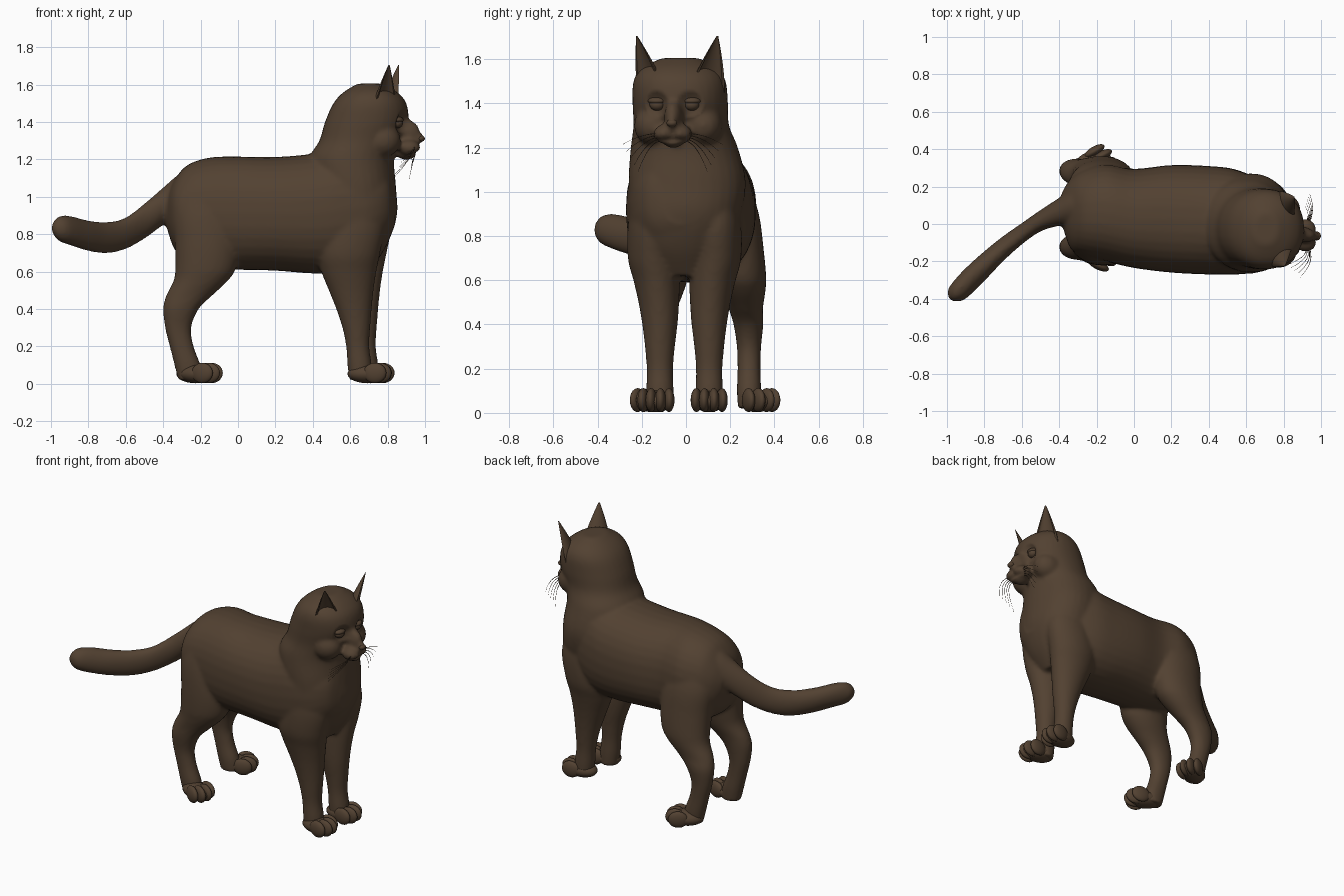
import bpy, bmesh, math
from mathutils import Vector, Matrix

if "Cube" in bpy.data.objects:
    bpy.data.objects.remove(bpy.data.objects["Cube"], do_unlink=True)

COLOR = (0.085, 0.053, 0.031, 1)
fur = bpy.data.materials.new("dark_brown_fur")
fur.use_nodes = True
fur.diffuse_color = COLOR
shader = fur.node_tree.nodes["Principled BSDF"]
shader.inputs["Base Color"].default_value = COLOR
shader.inputs["Roughness"].default_value = 0.8


def spline(rows, steps=5):
    """Catmull-Rom interpolation of whole section rows."""
    rows = [Vector(r) for r in rows]
    out = []
    for i in range(len(rows) - 1):
        p0, p1, p2, p3 = (rows[max(i - 1, 0)], rows[i], rows[i + 1],
                          rows[min(i + 2, len(rows) - 1)])
        for s in range(steps):
            t = s / steps
            out.append(0.5 * (2 * p1 + (p2 - p0) * t
                              + (2 * p0 - 5 * p1 + 4 * p2 - p3) * t * t
                              + (3 * p1 - p0 - 3 * p2 + p3) * t ** 3))
    return out + [rows[-1]]


def skin(bm, rings):
    """Closed surface through rings of points."""
    rings = [[bm.verts.new(p) for p in ring] for ring in rings]
    n = len(rings[0])
    faces = [bm.faces.new(rings[0]), bm.faces.new(rings[-1])]
    for a, b in zip(rings, rings[1:]):
        faces += [bm.faces.new((a[i], a[(i + 1) % n], b[(i + 1) % n], b[i])) for i in range(n)]
    bmesh.ops.recalc_face_normals(bm, faces=faces)


def loft(bm, axis, rows, power=2.0, n=32):
    """Rows: position on the axis, then low and high limits of the other two axes."""
    rings = []
    for t, a0, a1, b0, b1 in spline(rows):
        ring = []
        for i in range(n):
            c, s = math.cos(math.tau * i / n), math.sin(math.tau * i / n)
            a = (a0 + a1) / 2 + (a1 - a0) / 2 * math.copysign(abs(c) ** (2 / power), c)
            b = (b0 + b1) / 2 + (b1 - b0) / 2 * math.copysign(abs(s) ** (2 / power), s)
            ring.append((a, b, t) if axis == "Z" else (t, a, b))
        rings.append(ring)
    skin(bm, rings)


def ball(bm, center, radii, yaw=0.0):
    m = (Matrix.Translation(center) @ Matrix.Rotation(yaw, 4, "Z")
         @ Matrix.Diagonal((*radii, 1)))
    bmesh.ops.create_uvsphere(bm, u_segments=24, v_segments=14, radius=1, matrix=m)


def finish(bm, name):
    for f in bm.faces:
        f.smooth = True
    mesh = bpy.data.meshes.new(name)
    bm.to_mesh(mesh)
    bm.free()
    mesh.materials.append(fur)
    obj = bpy.data.objects.new(name, mesh)
    bpy.context.collection.objects.link(obj)
    return obj


bm = bmesh.new()
# Torso
loft(bm, "X", [(-.385, .0, .17, .85, 1.0), (-.34, -.13, .24, .72, 1.09),
               (-.27, -.17, .29, .66, 1.17), (-.15, -.2, .32, .62, 1.21),
               (0, -.235, .295, .61, 1.215), (.2, -.26, .315, .605, 1.213),
               (.4, -.27, .31, .59, 1.23), (.55, -.27, .29, .6, 1.26),
               (.7, -.25, .22, .66, 1.24), (.8, -.19, .13, .78, 1.15),
               (.84, -.1, .05, .85, 1.0)], 2.3)
# Chest, neck and skull
loft(bm, "Z", [(.62, .47, .72, -.14, .14), (.75, .43, .8, -.22, .2),
               (.9, .42, .85, -.25, .25), (1.05, .4, .845, -.26, .27),
               (1.2, .38, .835, -.25, .235), (1.3, .435, .865, -.238, .195),
               (1.4, .465, .91, -.242, .19), (1.5, .51, .9, -.238, .18),
               (1.56, .565, .85, -.2, .14), (1.605, .64, .77, -.11, .06)], 2.15)
# Tail
loft(bm, "X", [(-.25, .0, .2, .92, 1.16), (-.33, .0, .18, .9, 1.11),
               (-.4, -.01, .14, .85, 1.05), (-.5, -.04, .075, .775, .965),
               (-.6, -.11, .005, .72, .89), (-.7, -.2, -.065, .697, .865),
               (-.8, -.305, -.145, .71, .873), (-.9, -.4, -.235, .742, .898),
               (-.96, -.415, -.3, .765, .895), (-.995, -.395, -.345, .81, .855)])
# Hind legs: thigh, hock and shank
for y, lean in ((.2, .085), (-.085, -.035)):
    rows = [(1.05, -.3, -.06, -.08, .08), (.9, -.345, .0, -.12, .13),
            (.75, -.337, .01, -.125, .125), (.62, -.335, -.01, -.115, .115),
            (.55, -.345, -.055, -.1, .1), (.47, -.385, -.14, -.08, .075),
            (.4, -.4, -.21, -.07, .065), (.3, -.39, -.25, -.055, .055),
            (.2, -.365, -.237, -.052, .052), (.1, -.34, -.2, -.055, .055),
            (.02, -.32, -.19, -.05, .05)]
    shifted = []
    for z, x0, x1, y0, y1 in rows:
        mid = y + lean * min(1, max(0, (.9 - z) / .5))
        shifted.append((z, x0, x1, mid + y0, mid + y1))
    loft(bm, "Z", shifted, 2.1)
# Front legs
for mid, dx, side in ((-.118, -.005, -1), (.105, .03, 1)):
    rows = [(1.0, .48, .76, .09, .03), (.85, .44, .79, .115, .03), (.7, .43, .765, .115, .03),
            (.6, .45, .745, .105, .015), (.5, .49, .73, .092, .005),
            (.4, .53, .72, .08, 0), (.3, .563, .712, .068, 0),
            (.2, .583, .707, .06, 0), (.1, .59, .72, .062, 0), (.02, .6, .72, .06, 0)]
    loft(bm, "Z", [(z, a + dx, b + dx, mid + side * o - r, mid + side * o + r)
                   for z, a, b, r, o in rows])
# Muzzle, nose bridge, chin and cheeks
YAW = -.17
ball(bm, (.895, -.055, 1.34), (.08, .042, .075), YAW)
ball(bm, (.95, -.06, 1.313), (.05, .027, .032), YAW)
for y in (-.098, -.022):
    ball(bm, (.915, y, 1.262), (.06, .05, .043), YAW)
ball(bm, (.9, -.057, 1.228), (.055, .045, .03), YAW)
for x, y in ((.77, -.15), (.79, .08)):
    ball(bm, (x, y, 1.3), (.1, .085, .09))
body = finish(bm, "body")

# Fuse the overlapping volumes into one smooth skin
remesh = body.modifiers.new("fuse", "REMESH")
remesh.mode = "VOXEL"
remesh.voxel_size = .012
remesh.use_smooth_shade = True
soften = body.modifiers.new("soften", "SMOOTH")
soften.factor = .5
soften.iterations = 7
fused = bpy.data.meshes.new_from_object(
    body.evaluated_get(bpy.context.evaluated_depsgraph_get()))
body.modifiers.clear()
body.data = fused
if not fused.materials:
    fused.materials.append(fur)

# Eye sockets and mouth line pressed into the face
forward = Vector((math.cos(YAW), math.sin(YAW), 0))
EYES = {"right_eye": Vector((.888, -.137, 1.395)), "left_eye": Vector((.905, .02, 1.395))}
for v in fused.vertices:
    if v.co.x < .8 or v.co.z < 1.15:
        continue
    for eye in EYES.values():
        d = (v.co - eye).length / .062
        if d < 1:
            v.co -= forward * .03 * (1 - d * d)
    if v.co.x > .9 and abs(v.co.z - 1.236) < .014:
        v.co -= forward * .012 * (1 - abs(v.co.z - 1.236) / .014)

# Eyes with lids
for name, eye in EYES.items():
    bm = bmesh.new()
    spot = eye - forward * .036
    ball(bm, spot, (.03, .034, .028), YAW)
    ball(bm, spot + Vector((-.002, 0, .016)), (.035, .042, .018), YAW)
    finish(bm, name)

# Nose pad
bm = bmesh.new()
ball(bm, (.977, -.064, 1.311), (.022, .024, .017), YAW)
finish(bm, "nose")


# Hollow ears with a crescent section
def ear(name, base, tip, yaw):
    bm = bmesh.new()
    base, tip = Vector(base), Vector(tip)
    fwd = Vector((math.cos(yaw), math.sin(yaw), 0))
    across = Vector((-fwd.y, fwd.x, 0))
    rings = []
    for k in range(13):
        t = k / 12
        w = .004 + .084 * (1 - t ** 1.3)
        c = base.lerp(tip, t)
        angles = [math.pi * i / 12 for i in range(13)]
        outer = [c + across * w * math.cos(a) - fwd * w * .7 * math.sin(a) for a in angles]
        inner = [c + across * w * .84 * math.cos(a) - fwd * w * .45 * math.sin(a)
                 for a in reversed(angles)]
        rings.append(outer + inner)
    skin(bm, rings)
    obj = finish(bm, name)
    bpy.context.view_layer.objects.active = obj
    obj.select_set(True)
    bpy.ops.object.shade_smooth_by_angle(angle=math.radians(50))
    obj.select_set(False)


ear("right_ear", (.785, -.158, 1.45), (.808, -.223, 1.705), -.8)
ear("left_ear", (.815, .092, 1.45), (.86, .142, 1.705), .4)


# Paws with four toes
def paw(name, x, y, yaw):
    bm = bmesh.new()
    turn = Matrix.Rotation(yaw, 3, "Z")
    origin = Vector((x, y, 0))
    ball(bm, origin + turn @ Vector((.06, 0, .053)), (.11, .07, .05), yaw)
    for side in (-1, 1):
        for off, reach in ((.021, .125), (.058, .1)):
            spot = origin + turn @ Vector((reach, side * off, .058))
            ball(bm, spot, (.062, .025, .054), yaw + side * off * 2)
    finish(bm, name)


paw("front_right_paw", .635, -.13, -.05)
paw("front_left_paw", .65, .105, .0)
paw("hind_right_paw", -.265, -.13, -.35)
paw("hind_left_paw", -.28, .295, .42)

# Whiskers
curve = bpy.data.curves.new("whiskers", "CURVE")
curve.dimensions = "3D"
curve.bevel_depth = .0022
curve.bevel_resolution = 1
for side in (-1, 1):
    for i in range(5):
        root = Vector((.935 - .006 * i, -.06 + side * .055, 1.265 - .009 * i))
        reach = .17 - .017 * i
        line = curve.splines.new("POLY")
        line.points.add(8)
        for k, p in enumerate(line.points):
            t = k / 8
            p.co = (root.x + .02 * math.sin(3 * t) - (.05 + .01 * i) * t * t * (side < 0),
                    root.y + side * reach * t,
                    root.z - (.05 + .022 * i) * t * t, 1)
            p.radius = 1.1 - .8 * t
curve.materials.append(fur)
whiskers = bpy.data.objects.new("whiskers", curve)
bpy.context.collection.objects.link(whiskers)
